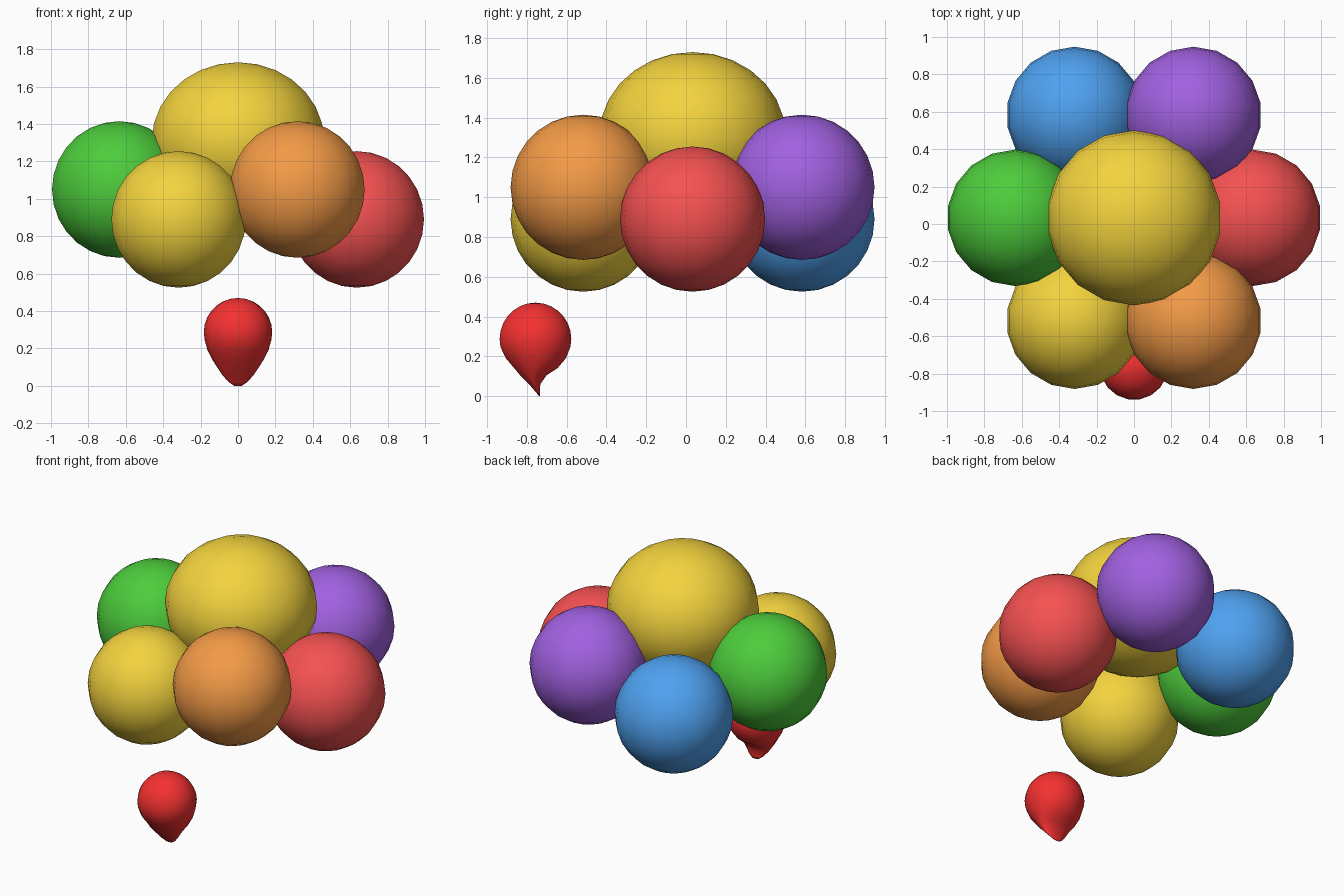
import bpy, bmesh
from math import sin, cos, pi, radians

if "Cube" in bpy.data.objects:
    bpy.data.objects.remove(bpy.data.objects["Cube"])

CY = 0.033  # y of the cluster axis
SEG = 18


def material(name, rgb):
    m = bpy.data.materials.new(name)
    m.diffuse_color = [(c / 255) ** 2.2 for c in rgb] + [1]
    m.use_nodes = True
    m.node_tree.nodes["Principled BSDF"].inputs["Base Color"].default_value = m.diffuse_color
    return m


yellow = material("yellow", (243, 210, 64))
green = material("green", (78, 203, 62))
orange = material("orange", (243, 153, 72))
red = material("red", (245, 82, 82))
blue = material("blue", (80, 160, 240))
purple = material("purple", (160, 97, 224))
bright_red = material("bright_red", (244, 52, 52))


def finish(name, bm, mat):
    mesh = bpy.data.meshes.new(name)
    bmesh.ops.recalc_face_normals(bm, faces=bm.faces[:])
    for f in bm.faces:
        f.smooth = True
    bm.to_mesh(mesh)
    bm.free()
    ob = bpy.data.objects.new(name, mesh)
    mesh.materials.append(mat)
    bpy.context.collection.objects.link(ob)
    return ob


def balloon(name, loc, r, rz, mat):
    bm = bmesh.new()
    bmesh.ops.create_uvsphere(bm, u_segments=SEG, v_segments=14, radius=1)
    bmesh.ops.scale(bm, vec=(r, r, rz), verts=bm.verts[:])
    finish(name, bm, mat).location = loc


# Large flattened balloon on top of the cluster
balloon("top_balloon", (0, CY, 1.31), 0.468, 0.42, yellow)

# Ring of six balloons, alternately low and high
ring = [("red", red), ("purple", purple), ("blue", blue),
        ("green", green), ("yellow", yellow), ("orange", orange)]
for i, (name, mat) in enumerate(ring):
    a = radians(60 * i)
    z = 1.05 if i % 2 else 0.89
    balloon(name + "_balloon", (0.635 * cos(a), CY + 0.635 * sin(a), z), 0.365, 0.365, mat)

# Loose balloon: round top, lower half drawn out into a bent flat tip
# sections: z, front y, back y, half width
R, BY, BZ = 0.183, -0.757, 0.287
sections = []
for k in range(1, 9):
    t = pi * k / 14
    r = R * sin(t)
    sections.append((BZ + R * cos(t), BY - r, BY + r, r))
sections += [(0.19, -0.908, -0.602, 0.163), (0.14, -0.865, -0.645, 0.137),
             (0.105, -0.835, -0.70, 0.115), (0.06, -0.79, -0.732, 0.085),
             (0.02, -0.755, -0.735, 0.05), (0.0, -0.739, -0.735, 0.02)]
bm = bmesh.new()
loops = []
for z, y0, y1, hx in sections:
    loops.append([bm.verts.new((hx * cos(2 * pi * j / SEG),
                                (y0 + y1) / 2 + (y1 - y0) / 2 * sin(2 * pi * j / SEG), z))
                  for j in range(SEG)])
for a, b in zip(loops, loops[1:]):
    for j in range(SEG):
        n = (j + 1) % SEG
        bm.faces.new((a[j], a[n], b[n], b[j]))
top = bm.verts.new((0, BY, BZ + R))
for j in range(SEG):
    bm.faces.new((top, loops[0][(j + 1) % SEG], loops[0][j]))
bm.faces.new(loops[-1])
finish("loose_balloon", bm, bright_red)
